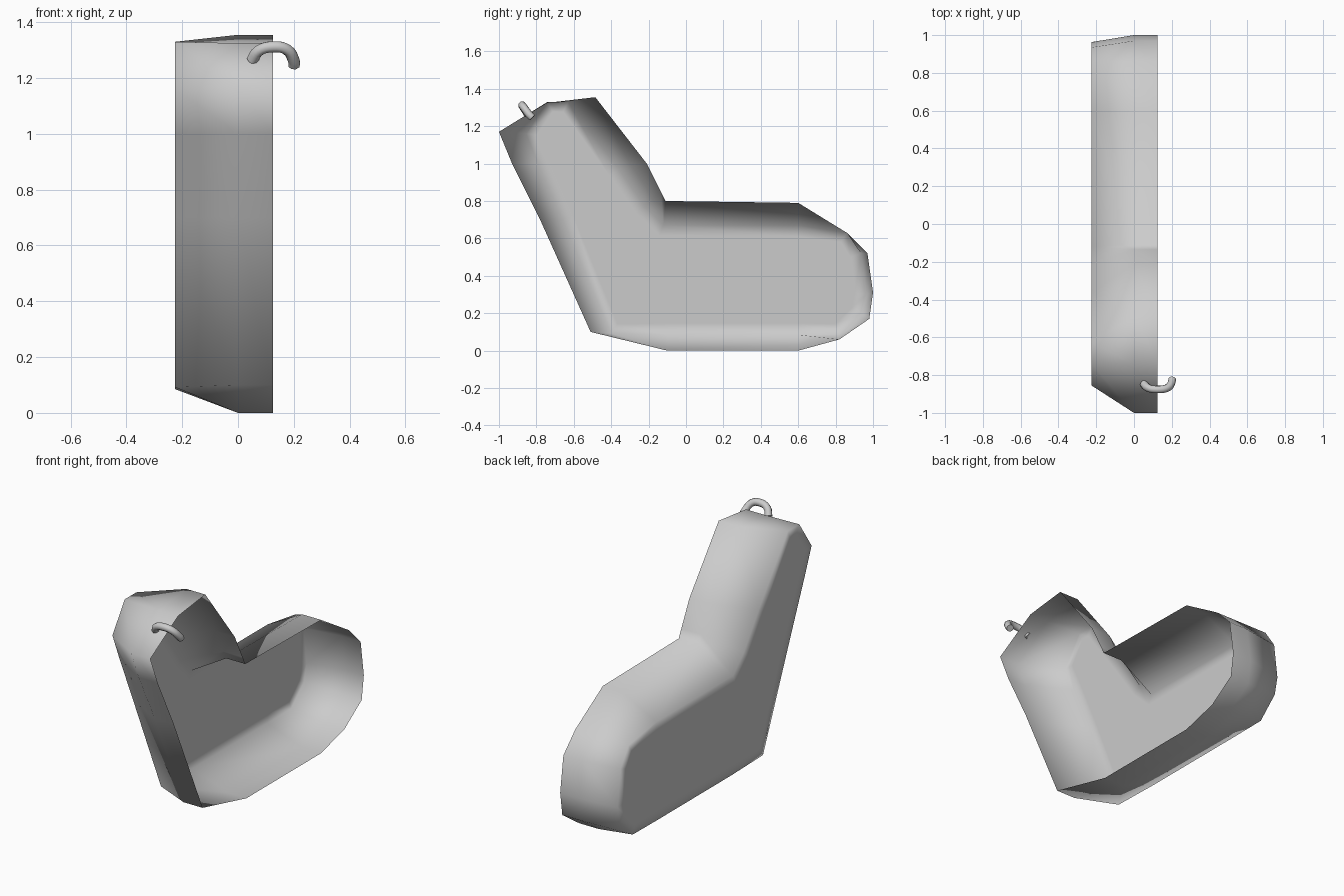
import bpy, bmesh

if "Cube" in bpy.data.objects:
    bpy.data.objects.remove(bpy.data.objects["Cube"])

# Boot profile pairs: rim (y, z) and matching side panel (y, z)
PROFILE = [
    ((-1.00, 1.17), (-0.855, 1.16)), ((-0.74, 1.325), (-0.74, 1.33)),
    ((-0.485, 1.355), (-0.63, 1.33)), ((-0.21, 1.00), (-0.36, 0.97)),
    ((-0.135, 0.85), (-0.22, 0.77)), ((-0.11, 0.80), (-0.12, 0.67)),
    ((0.60, 0.79), (0.60, 0.67)), ((0.86, 0.63), (0.86, 0.63)),
    ((0.97, 0.52), (0.935, 0.52)), ((1.00, 0.31), (0.963, 0.30)),
    ((0.98, 0.17), (0.94, 0.20)), ((0.82, 0.06), (0.82, 0.087)),
    ((0.60, 0.00), (0.60, 0.085)), ((-0.10, 0.00), (-0.10, 0.085)),
    ((-0.51, 0.10), (-0.40, 0.092)), ((-0.78, 0.70), (-0.66, 0.70)),
    ((-0.93, 1.00), (-0.79, 1.00)),
]

# Open half shell: straight rim band, tapered band, flat side panel
bm = bmesh.new()
rings = [[bm.verts.new((x, *pair[k])) for pair in PROFILE]
         for x, k in ((0.125, 0), (0.0, 0), (-0.225, 1))]
n = len(PROFILE)
for a, b in zip(rings, rings[1:]):
    for i in range(n):
        j = (i + 1) % n
        bm.faces.new((a[i], a[j], b[j], b[i]))
panel = bm.faces.new(rings[-1])
bmesh.ops.recalc_face_normals(bm, faces=bm.faces[:])
bmesh.ops.inset_region(bm, faces=[panel], thickness=0.06)
if panel.normal.x > 0:
    bmesh.ops.reverse_faces(bm, faces=bm.faces[:])
for f in bm.faces:
    f.smooth = True
mesh = bpy.data.meshes.new("boot_shell")
bm.to_mesh(mesh)
bm.free()
bpy.context.collection.objects.link(bpy.data.objects.new("boot_shell", mesh))

# Hanging loop at the top front corner
path = [(0.05, -0.845, 1.262), (0.075, -0.868, 1.298), (0.125, -0.876, 1.312),
        (0.175, -0.868, 1.302), (0.20, -0.838, 1.262), (0.202, -0.822, 1.245)]
curve = bpy.data.curves.new("hanging_loop", "CURVE")
curve.dimensions = "3D"
curve.bevel_depth = 0.021
curve.bevel_resolution = 2
curve.resolution_u = 4
curve.use_fill_caps = True
spline = curve.splines.new("BEZIER")
spline.bezier_points.add(len(path) - 1)
for p, co in zip(spline.bezier_points, path):
    p.co = co
    p.handle_left_type = p.handle_right_type = "AUTO"
bpy.context.collection.objects.link(bpy.data.objects.new("hanging_loop", curve))
